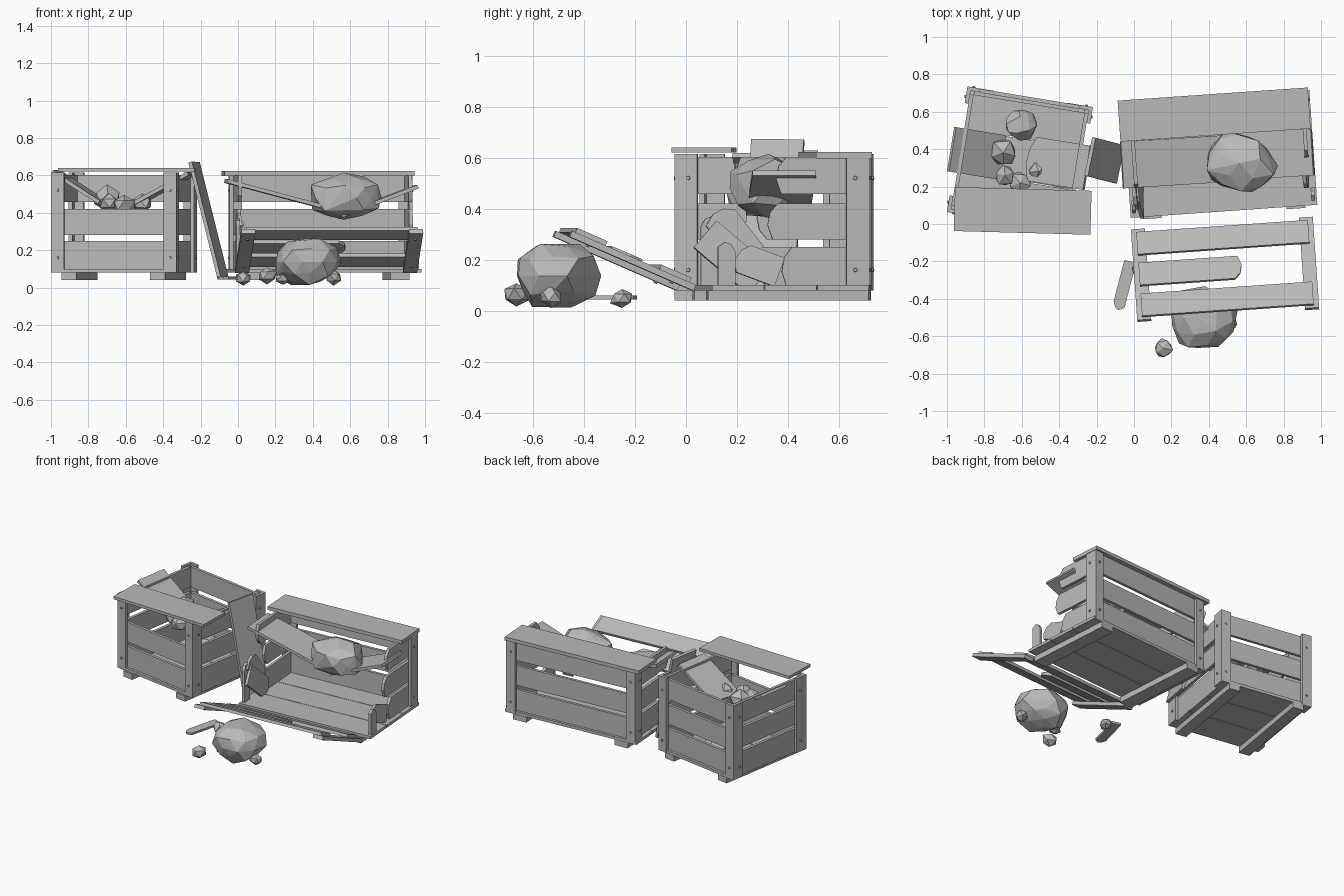
import bpy, bmesh, math, random
from mathutils import Matrix, Vector

if "Cube" in bpy.data.objects:
    bpy.data.objects.remove(bpy.data.objects["Cube"])

grey = bpy.data.materials.new("plain grey")
grey.use_nodes = True
COLOR = (0.49, 0.49, 0.49, 1)
grey.diffuse_color = COLOR
grey.node_tree.nodes["Principled BSDF"].inputs["Base Color"].default_value = COLOR
random.seed(4)
WORLD = Matrix()


def finish(name, bm, matrix):
    bmesh.ops.recalc_face_normals(bm, faces=bm.faces)
    mesh = bpy.data.meshes.new(name)
    bm.to_mesh(mesh)
    bm.free()
    mesh.materials.append(grey)
    ob = bpy.data.objects.new(name, mesh)
    ob.matrix_world = matrix
    bpy.context.collection.objects.link(ob)


def board(name, m, p0, p1, width, normal=(0, 0, 1), thick=0.02, broken=False):
    """Flat board from p0 to p1, optionally with a snapped, uneven p1 end."""
    p0, p1 = Vector(p0), Vector(p1)
    along = (p1 - p0).normalized()
    side = Vector(normal).cross(along).normalized()
    up = along.cross(side)
    frame = Matrix((along, side, up)).transposed().to_4x4()
    frame.translation = p0
    length, h = (p1 - p0).length, width / 2
    outline = [(0, h), (0, -h)]
    if broken:
        outline += [(length - 0.03, -h), (length, -h * 0.5), (length + 0.01, h * 0.2), (length - 0.01, h)]
    else:
        outline += [(length, -h), (length, h)]
    bm = bmesh.new()
    face = bm.faces.new([bm.verts.new((x, y, -thick / 2)) for x, y in outline])
    top = bmesh.ops.extrude_face_region(bm, geom=[face])["geom"]
    bmesh.ops.translate(bm, vec=(0, 0, thick), verts=[v for v in top if isinstance(v, bmesh.types.BMVert)])
    finish(name, bm, m @ frame)


def bolt(name, m, pos, normal):
    bm = bmesh.new()
    bmesh.ops.create_cone(bm, cap_ends=True, segments=8, radius1=0.009, radius2=0.007, depth=0.012)
    rot = Vector(normal).to_track_quat("Z", "Y").to_matrix().to_4x4()
    finish(name, bm, m @ Matrix.Translation(pos) @ rot)


def rock(name, pos, size, detail=1):
    """Faceted stone: hull of a jittered ball; size gives the half extents."""
    bm = bmesh.new()
    bmesh.ops.create_icosphere(bm, subdivisions=detail, radius=1)
    for v in bm.verts:
        v.co *= random.uniform(0.82, 1.08)
    hull = bmesh.ops.convex_hull(bm, input=bm.verts)
    bmesh.ops.delete(bm, geom=list({v for v in hull["geom_interior"] if isinstance(v, bmesh.types.BMVert)}),
                     context="VERTS")
    loose = [f for f in bm.faces if f not in set(hull["geom"])]
    bmesh.ops.delete(bm, geom=loose, context="FACES")
    spin = Matrix.Rotation(random.uniform(0, 3), 4, "Z")
    finish(name, bm, Matrix.Translation(pos) @ Matrix.Diagonal((*size, 1)) @ spin)


SLATS = ((0.17, 0.16), (0.35, 0.14), (0.53, 0.145))   # centre height, width
LOW, TOP = 0.08, 0.615


def post(name, m, x, y, hx, hy):
    """Corner made from two upright boards, with bolts."""
    for n, c in ((Vector((x, 0, 0)), Vector((x * (hx - 0.01), y * (hy - 0.055), 0))),
                 (Vector((0, y, 0)), Vector((x * (hx - 0.035), y * (hy - 0.01), 0)))):
        board(name, m, c + Vector((0, 0, LOW)), c + Vector((0, 0, TOP)), 0.07, n)
        for z in (0.16, 0.52):
            bolt(name + "_bolt", m, c + n * 0.011 + Vector((0, 0, z)), n)


def wall(name, m, a, b, normal, cuts=(1, 1, 1)):
    """Three slats from a to b; each cut is the fraction of length that survives."""
    a, b = Vector((*a, 0)), Vector((*b, 0))
    for (z, w), cut in zip(SLATS, cuts):
        if cut:
            up = Vector((0, 0, z))
            board(name + "_slat", m, a + up, a.lerp(b, cut) + up, w, normal, broken=cut < 1)


def base(name, m, hx, hy, foot, foot_width):
    for i in (-1, 0, 1):
        y = i * hy * 2 / 3
        board(name + "_floor_board", m, (-hx, y, 0.09), (hx, y, 0.09), hy * 2 / 3 - 0.004)
    for x in (-foot, foot):
        board(name + "_runner", m, (x, -hy - 0.01, 0.06), (x, hy, 0.06), foot_width, thick=0.04)


# Square crate
a = Matrix.Translation((-0.61, 0.345, 0)) @ Matrix.Rotation(math.radians(-9.3), 4, "Z")
h = 0.34
base("square_crate", a, h - 0.02, h, 0.24, 0.08)
for x in (-1, 1):
    for y in (-1, 1):
        post("square_crate_post", a, x, y, h, h)
k, e = h - 0.03, h - 0.04
wall("square_crate_back", a, (-e, k), (e, k), (0, 1, 0))
wall("square_crate_front", a, (-e, -k), (e, -k), (0, -1, 0), (1, 1, 0))
for x in (-1, 1):
    wall("square_crate_side", a, (x * k, e), (x * k, -e), (x, 0, 0))
board("square_crate_lid", WORLD, (-0.96, 0.08, 0.63), (-0.23, 0.06, 0.63), 0.235)
board("square_lid_outer_half", WORLD, (-0.975, 0.40, 0.62), (-0.70, 0.355, 0.44), 0.24, broken=True)
board("square_lid_inner_half", WORLD, (-0.25, 0.30, 0.61), (-0.56, 0.35, 0.44), 0.24, broken=True)
board("leaning_board", WORLD, (-0.08, 0.32, 0.05), (-0.235, 0.36, 0.67), 0.21, (1, -0.2, 0.3))

# Long crate, front panel fallen off
b = Matrix.Translation((0.46, 0.375, 0)) @ Matrix.Rotation(math.radians(4), 4, "Z")
hx, hy = 0.49, 0.31
base("long_crate", b, 0.5, hy, 0.385, 0.1)
for x in (-1, 1):
    post("long_crate_back_post", b, x, 1, hx, hy)
kx, ky = hx - 0.03, hy - 0.03
wall("long_crate_back", b, (-kx, ky), (kx, ky), (0, 1, 0))
wall("long_crate_right_end", b, (kx, ky), (kx, -ky), (1, 0, 0), (0.54, 0.64, 0.58))
wall("long_crate_left_end", b, (-kx, ky), (-kx, -ky), (-1, 0, 0), (0.6, 0.6, 0.75))
for x, top in ((1, 0.26), (-1, 0.36)):
    board("broken_front_post", b, (x * 0.48, -0.25, LOW), (x * 0.48, -0.25, top), 0.07, (x, 0, 0), broken=True)
board("end_fragment", b, (-0.45, -0.27, 0.30), (-0.44, -0.06, 0.12), 0.14, (1, 0, 0.2), broken=True)
board("end_fragment", b, (-0.46, -0.05, 0.16), (-0.47, -0.22, 0.38), 0.13, (1, 0, 0.1), broken=True)
board("end_fragment", b, (0.455, -0.04, 0.15), (0.445, -0.2, 0.21), 0.12, (1, 0, 0.1), broken=True)
board("long_crate_lid", WORLD, (-0.08, 0.55, 0.61), (0.937, 0.62, 0.61), 0.22, thick=0.025)
board("long_lid_left_half", WORLD, (-0.065, 0.315, 0.57), (0.50, 0.35, 0.42), 0.25, broken=True)
board("long_lid_right_half", WORLD, (0.955, 0.385, 0.54), (0.54, 0.36, 0.38), 0.25, broken=True)

# Fallen front panel, resting on the big stone
p = Matrix.Translation((0.47, 0, 0.09)) @ Matrix.Rotation(math.radians(4), 4, "Z") \
    @ Matrix.Rotation(math.radians(-23.5), 4, "X")
for x in (-0.45, 0.45):
    board("panel_rail", p, (x, 0, 0), (x, -0.53, 0), 0.075, thick=0.025)
for y, end in ((-0.09, 0.46), (-0.27, 0.08), (-0.45, 0.46)):
    board("panel_slat", p, (-0.46, y, 0.022), (end, y, 0.022), 0.13, broken=end < 0.3)
for x in (-0.45, 0.45):
    for y in (-0.09, -0.45):
        bolt("panel_bolt", p, (x, y, -0.014), (0, 0, -1))

# Splinter on the ground
board("ground_splinter", WORLD, (-0.02, -0.20, 0.052), (-0.085, -0.45, 0.052), 0.065, thick=0.015, broken=True)

# Stones
rock("large_ground_stone", (0.36, -0.51, 0.137), (0.19, 0.175, 0.14), 2)
rock("large_crate_stone", (0.565, 0.325, 0.48), (0.215, 0.165, 0.125), 2)
for x, y, z, r in ((0.155, -0.665, 0.065, 0.058), (0.03, -0.25, 0.05, 0.05), (0.24, -0.52, 0.05, 0.045),
                   (0.51, -0.53, 0.055, 0.05), (-0.70, 0.38, 0.48, 0.08), (-0.69, 0.26, 0.45, 0.06),
                   (-0.51, 0.28, 0.45, 0.06), (-0.61, 0.22, 0.44, 0.065)):
    rock("small_stone", (x, y, z), (r, r, r * 0.85))
rock("medium_stone", (-0.60, 0.53, 0.16), (0.095, 0.08, 0.075), 2)
